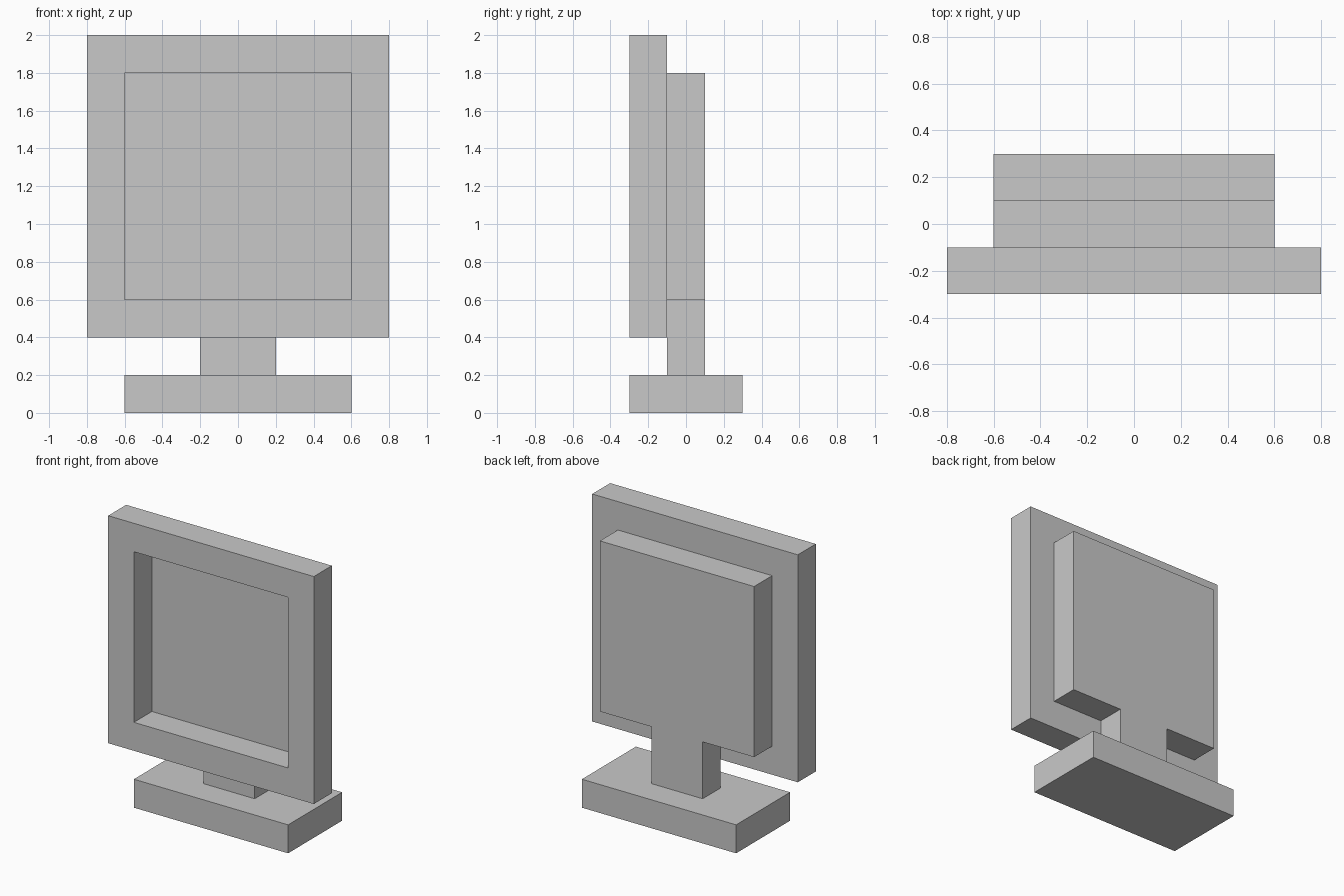
import bpy
import bmesh
from mathutils import Matrix, Vector

cube = bpy.data.objects.get("Cube")
if cube:
    bpy.data.objects.remove(cube, do_unlink=True)

# One plain grey for the whole monitor
GREY = (0.584, 0.584, 0.584, 1)
grey = bpy.data.materials.new("plain_grey")
grey.use_nodes = True
grey.diffuse_color = GREY
grey.node_tree.nodes["Principled BSDF"].inputs["Base Color"].default_value = GREY


def finish(bm, name):
    bmesh.ops.recalc_face_normals(bm, faces=bm.faces)
    mesh = bpy.data.meshes.new(name)
    bm.to_mesh(mesh)
    bm.free()
    mesh.materials.append(grey)
    obj = bpy.data.objects.new(name, mesh)
    bpy.context.collection.objects.link(obj)


def box(name, low, high):
    low, high = Vector(low), Vector(high)
    bm = bmesh.new()
    bmesh.ops.create_cube(bm, size=1, matrix=Matrix.Translation((low + high) / 2)
                          @ Matrix.Diagonal((*(high - low), 1)))
    finish(bm, name)


def frame(name, half_width, bottom, top, border, front, back):
    # Four square loops joined in a cycle: outer and inner edge, front and back
    bm = bmesh.new()
    loops = []
    for inset, y in ((0, front), (border, front), (border, back), (0, back)):
        x, low, high = half_width - inset, bottom + inset, top - inset
        corners = [(-x, low), (x, low), (x, high), (-x, high)]
        loops.append([bm.verts.new((cx, y, cz)) for cx, cz in corners])
    for i in range(4):
        a, b = loops[i - 1], loops[i]
        for j in range(4):
            bm.faces.new((a[j - 1], a[j], b[j], b[j - 1]))
    finish(bm, name)


# Stand
box("base", (-0.6, -0.3, 0), (0.6, 0.3, 0.2))
box("neck", (-0.2, -0.1, 0.2), (0.2, 0.1, 0.6))

# Screen: open bezel in front of a solid housing
frame("bezel", 0.8, 0.4, 2.0, 0.2, -0.3, -0.1)
box("screen_housing", (-0.6, -0.1, 0.6), (0.6, 0.1, 1.8))
